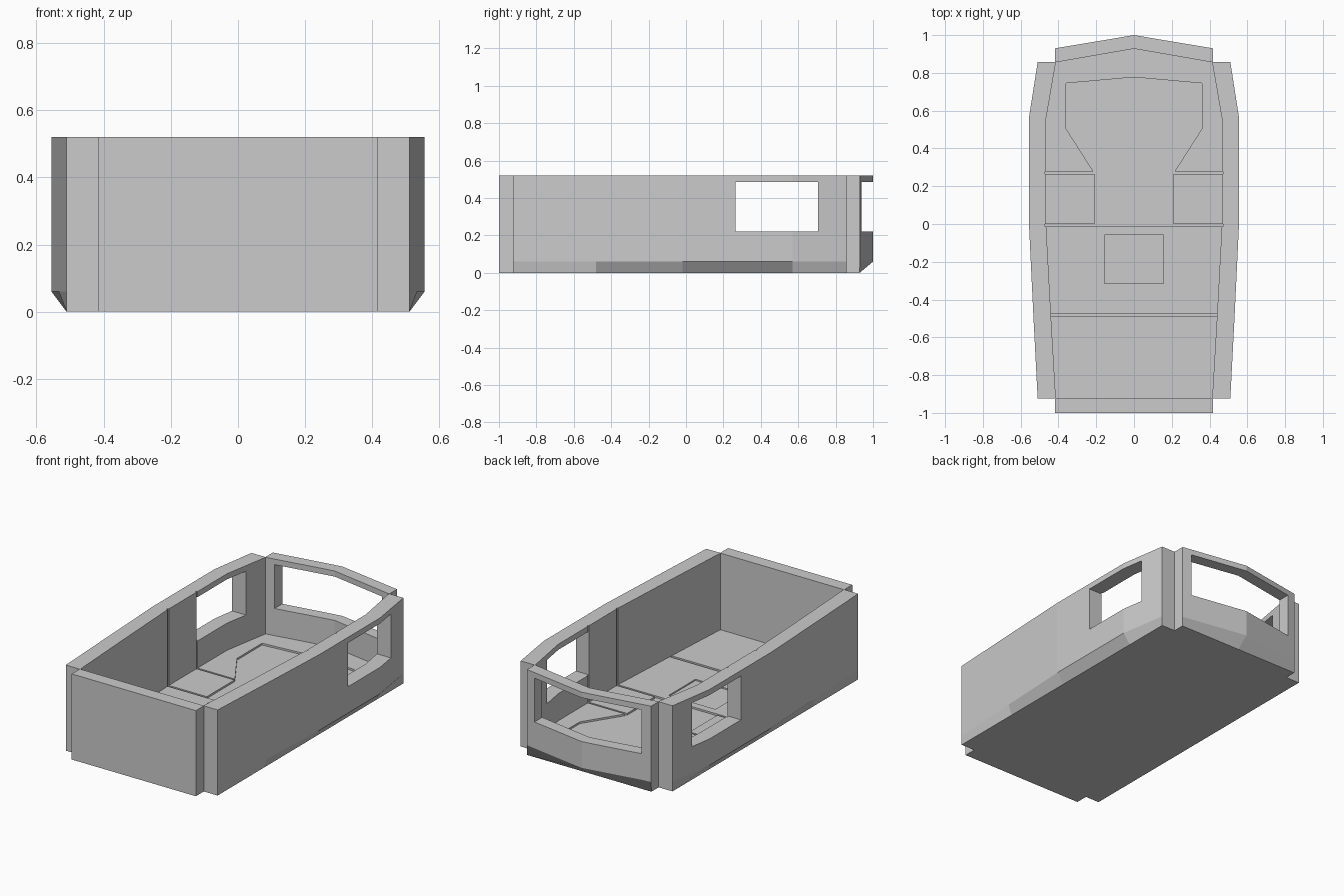
import bpy, bmesh

if "Cube" in bpy.data.objects:
    bpy.data.objects.remove(bpy.data.objects["Cube"])


def mirrored(half):
    """Close a right-hand outline (front to back) with its left-hand mirror."""
    return half + [(-x, y) for x, y in reversed(half) if x > 0]


def loft(name, layers):
    """Solid through stacked outlines: layers = [(outline, z), ...]."""
    bm = bmesh.new()
    rings = [[bm.verts.new((x, y, z)) for x, y in pts] for pts, z in layers]
    n = len(rings[0])
    for a, b in zip(rings, rings[1:]):
        for i in range(n):
            j = (i + 1) % n
            bm.faces.new((a[i], a[j], b[j], b[i]))
    bm.faces.new(rings[0][::-1])
    bm.faces.new(rings[-1])
    bmesh.ops.recalc_face_normals(bm, faces=bm.faces)
    mesh = bpy.data.meshes.new(name)
    bm.to_mesh(mesh)
    bm.free()
    ob = bpy.data.objects.new(name, mesh)
    bpy.context.collection.objects.link(ob)
    return ob


def cut(target, outline, z0, z1=0.6):
    """Subtract a vertical prism and delete the cutter."""
    cutter = loft("cutter", [(outline, z0), (outline, z1)])
    mod = target.modifiers.new("cut", 'BOOLEAN')
    mod.operation = 'DIFFERENCE'
    mod.solver = 'EXACT'
    mod.object = cutter
    bpy.context.view_layer.objects.active = target
    bpy.ops.object.modifier_apply(modifier=mod.name)
    bpy.data.objects.remove(cutter)


def rect(x0, x1, y0, y1):
    return [(x0, y0), (x1, y0), (x1, y1), (x0, y1)]


# Hull: notched corners, bowed sides, pointed rear, chamfered lower edge
outer = mirrored([(0.417, -1), (0.417, -0.924), (0.51, -0.924), (0.533, -0.48),
                  (0.555, -0.02), (0.555, 0.57), (0.51, 0.858), (0.417, 0.858),
                  (0.417, 0.93), (0, 1)])
base = [(max(-0.51, min(0.51, x)), min(0.928, y)) for x, y in outer]
hull = loft("hull", [(base, 0), (outer, 0.06), (outer, 0.52)])

# Open interior
cut(hull, mirrored([(0.414, -0.922), (0.44, -0.48), (0.465, -0.01),
                    (0.465, 0.56), (0.414, 0.856), (0, 0.928)]), 0.055)

# Sunken aisle and hatch, cross-floor groove
cut(hull, mirrored([(0.21, 0), (0.21, 0.27), (0.36, 0.505), (0.36, 0.745), (0, 0.777)]), 0.044)
cut(hull, rect(-0.157, 0.157, -0.315, -0.058), 0.047)
cut(hull, rect(-0.44, 0.44, -0.49, -0.473), 0.044)

# Partition slots running across the floor and up the side walls
cut(hull, rect(-0.472, 0.472, -0.012, 0.0005), 0.044)
for s in (-1, 1):
    x0, x1 = sorted((s * 0.205, s * 0.472))
    cut(hull, rect(x0, x1, 0.266, 0.277), 0.044)

# Side windows and rear window
for s in (-1, 1):
    x0, x1 = sorted((s * 0.40, s * 0.65))
    cut(hull, rect(x0, x1, 0.265, 0.705), 0.22, 0.486)
cut(hull, rect(-0.36, 0.36, 0.8, 1.1), 0.22, 0.486)
